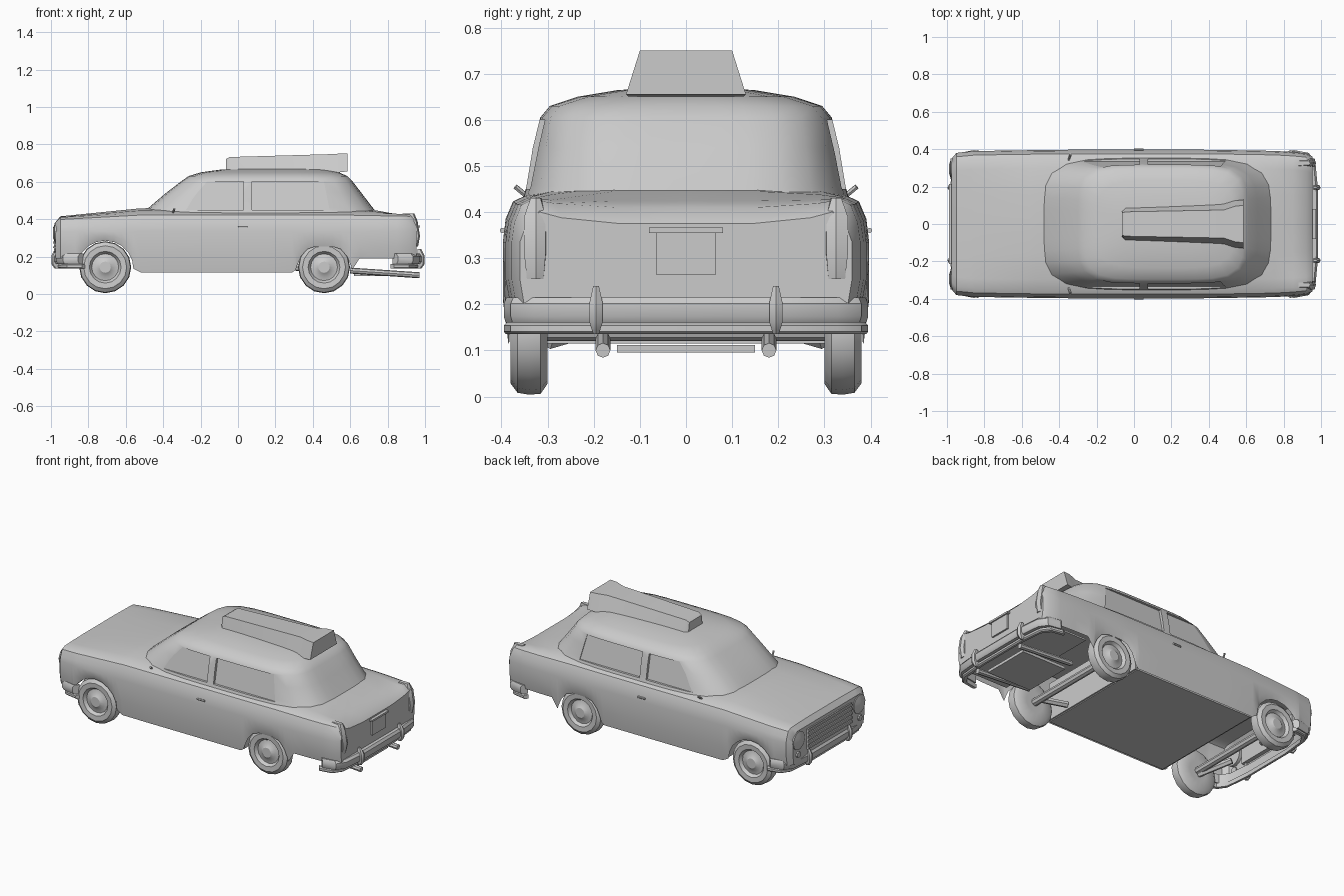
import bpy, bmesh, math
from mathutils import Vector

if "Cube" in bpy.data.objects:
    bpy.data.objects.remove(bpy.data.objects["Cube"])


def make(name, verts, faces):
    bm = bmesh.new()
    vs = [bm.verts.new(v) for v in verts]
    for f in faces:
        bm.faces.new([vs[i] for i in f])
    bmesh.ops.remove_doubles(bm, verts=bm.verts, dist=0.0005)
    bmesh.ops.recalc_face_normals(bm, faces=bm.faces)
    me = bpy.data.meshes.new(name)
    bm.to_mesh(me)
    bm.free()
    ob = bpy.data.objects.new(name, me)
    bpy.context.collection.objects.link(ob)
    return ob


def loft(name, rings, closed=True, caps=True):
    n = len(rings[0])
    verts = [p for r in rings for p in r]
    faces = []
    for k in range(len(rings) - 1):
        for i in range(n if closed else n - 1):
            j = (i + 1) % n
            faces.append((k * n + i, k * n + j, (k + 1) * n + j, (k + 1) * n + i))
    if caps:
        faces += [tuple(range(n)), tuple(range((len(rings) - 1) * n, len(rings) * n))]
    return make(name, verts, faces)


def box(name, x0, x1, y0, y1, z0, z1):
    return loft(name, [[(x, y0, z0), (x, y1, z0), (x, y1, z1), (x, y0, z1)] for x in (x0, x1)])


def lathe(name, centre, axis, prof, n=14):
    # prof: (radius, distance along axis)
    a = Vector(axis).normalized()
    u = a.orthogonal().normalized()
    v = a.cross(u)
    c = Vector(centre)
    return loft(name, [[c + a * d + (u * math.cos(t) + v * math.sin(t)) * r
                        for t in [2 * math.pi * i / n for i in range(n)]] for r, d in prof])


def rod(name, p, q, r, n=8):
    d = Vector(q) - Vector(p)
    return lathe(name, p, d, [(r, 0), (r, d.length)], n)


def lerp(x, table):
    for (a, p), (b, q) in zip(table, table[1:]):
        if x <= b:
            return p + (q - p) * max(0, (x - a) / (b - a))
    return table[-1][1]


# Lower body: open-bottomed shell whose lower edge follows the wheel arches
FX, RX = -0.71, 0.46
WIDTH = [(-0.975, 0.35), (-0.95, 0.38), (-0.85, 0.39), (-0.4, 0.397), (0.4, 0.397), (0.8, 0.39), (0.92, 0.378), (0.955, 0.36)]
FENDER = [(-0.975, 0.385), (-0.95, 0.41), (-0.5, 0.435), (0.5, 0.435), (0.93, 0.427), (0.955, 0.40)]
CROWN = [(-0.975, 0.385), (-0.95, 0.415), (-0.5, 0.46), (0.7, 0.455), (0.92, 0.41), (0.955, 0.375)]


def bottom(x):
    if abs(x - FX) <= 0.151:
        return 0.135 + 0.15 * math.sqrt(max(0, 1 - ((x - FX) / 0.151) ** 2))
    if abs(x - RX) <= 0.151:
        return 0.13 + 0.125 * max(0, 1 - ((x - RX) / 0.151) ** 4)
    return lerp(x, [(-0.975, 0.19), (-0.87, 0.19), (-0.861, 0.17), (-0.555, 0.135), (-0.52, 0.115),
                    (0.29, 0.115), (0.31, 0.13), (0.612, 0.17), (0.65, 0.19), (0.955, 0.19)])


stations = [-0.975, -0.95, -0.87, -0.52, -0.35, -0.1, 0.15, 0.29, 0.65, 0.75, 0.85, 0.92, 0.955]
for c in (FX, RX):
    stations += [c + 0.151 * math.cos(math.pi * i / 10) for i in range(11)]
rings = []
for x in sorted(stations):
    w, f, c, b = lerp(x, WIDTH), lerp(x, FENDER), lerp(x, CROWN), bottom(x)
    half = [(w * 0.97, b), (w, b + (0.35 - b) * 0.4), (w, 0.335), (w * 0.985, f - 0.05),
            (w * 0.945, f - 0.012), (w * 0.88, f), (w * 0.75, (f + c) / 2), (w * 0.4, c), (0, c)]
    rings.append([(x, y, z) for y, z in half] + [(x, -y, z) for y, z in half[-2::-1]])
loft("lower_body", rings, closed=False)

# Underside panels and bulkheads
box("floor_pan", -0.52, 0.29, -0.375, 0.375, 0.115, 0.13)
box("trunk_floor", 0.63, 0.93, -0.34, 0.34, 0.19, 0.2)
box("front_bulkhead", -0.53, -0.52, -0.37, 0.37, 0.12, 0.35)
box("rear_bulkhead", 0.29, 0.30, -0.37, 0.37, 0.12, 0.35)

# Cabin: stacked rounded outlines from beltline to roof
rings = []
for z, xf, xr, w, p in [(0.40, -0.53, 0.77, 0.362, 4.5), (0.455, -0.485, 0.725, 0.346, 4.5),
                        (0.54, -0.385, 0.66, 0.332, 4.5), (0.605, -0.30, 0.61, 0.316, 5),
                        (0.63, -0.265, 0.585, 0.295, 5), (0.65, -0.20, 0.54, 0.235, 4),
                        (0.664, -0.10, 0.48, 0.15, 3), (0.67, 0.0, 0.42, 0.07, 2.5)]:
    ring = []
    for i in range(40):
        t = 2 * math.pi * (i + 0.5) / 40
        c, s = math.cos(t), math.sin(t)
        k = (abs(c) ** p + abs(s) ** p) ** (-1 / p)
        ring.append(((xf + xr) / 2 + (xr - xf) / 2 * c * k, w * s * k, z))
    rings.append(ring)
cabin = loft("cabin", rings)

# Side windows recessed into the cabin
for s in (1, -1):
    for quad in ([(-0.36, 0.45), (0.03, 0.45), (0.03, 0.60), (-0.235, 0.60)],
                 [(0.075, 0.45), (0.49, 0.45), (0.46, 0.60), (0.075, 0.60)]):
        cut = loft("window_cutter", [[(x, s * (0.333 - (z - 0.45) * 0.2 + d), z) for x, z in quad]
                                     for d in (0, 0.1)])
        m = cabin.modifiers.new("window", 'BOOLEAN')
        m.operation, m.object, m.solver = 'DIFFERENCE', cut, 'EXACT'
        cut.hide_render = True
        cut.hide_set(True)

# Roof carrier: long tapered box flaring at the rear
loft("roof_carrier", [[(x, -b, zb), (x, b, zb), (x, t, zt), (x, -t, zt)] for x, b, t, zb, zt in
                      [(-0.065, 0.07, 0.06, 0.65, 0.72), (-0.045, 0.09, 0.065, 0.65, 0.732),
                       (0.48, 0.11, 0.075, 0.65, 0.747), (0.54, 0.125, 0.095, 0.65, 0.75),
                       (0.585, 0.13, 0.1, 0.655, 0.75)]])

# Wheels
for label, x in (("front", FX), ("rear", RX)):
    for s in (1, -1):
        lathe(label + "_wheel", (x, s * 0.30, 0.143), (0, s, 0),
              [(0.06, 0), (0.115, 0), (0.137, 0.015), (0.139, 0.04), (0.135, 0.065), (0.115, 0.08),
               (0.085, 0.078), (0.072, 0.06), (0.05, 0.064), (0.03, 0.078)], 16)
    rod(label + "_axle", (x, -0.31, 0.143), (x, 0.31, 0.143), 0.022)


# Bumpers: wrapped blades swept around each end
def bumper(name, d, tip, depth, z0, z1):
    path = [(tip - 0.13, 0.395), (tip - 0.05, 0.38), (tip - 0.015, 0.33), (tip, 0.17)]
    path += [(x, -y) for x, y in path[::-1]]
    rings = []
    for x, y in path:
        k = 1 - depth / 0.39
        zm = (z1 - z0) * 0.25
        rings.append([(d * (x - depth), y * k, z0), (d * (x - 0.008), y * 0.99, z0), (d * x, y, z0 + zm),
                      (d * x, y, z1 - zm), (d * (x - 0.01), y * 0.985, z1), (d * (x - depth), y * k, z1)])
    loft(name, rings)


for d, label in ((-1, "front"), (1, "rear")):
    bumper(label + "_bumper", d, 0.985, 0.03, 0.16, 0.215)
    bumper(label + "_valance", d, 0.965, 0.02, 0.135, 0.16)
    for y in (-0.195, 0.195):
        rings = [[(d * 0.96, y - w, z), (d * e, y - w, z), (d * (e + 0.008), y, z), (d * e, y + w, z), (d * 0.96, y + w, z)]
                 for z, w, e in [(0.135, 0.006, 0.972), (0.16, 0.014, 0.99), (0.205, 0.014, 0.99), (0.24, 0.006, 0.972)]]
        loft(label + "_overrider", rings)

# Lamps, fins, mirrors
for s in (1, -1):
    lathe("headlamp", (-0.955, s * 0.295, 0.325), (-1, 0, 0), [(0.058, 0), (0.056, 0.025), (0.044, 0.027), (0.02, 0.035)])
    lathe("front_indicator", (-0.965, s * 0.30, 0.24), (-1, 0, 0), [(0.022, 0), (0.018, 0.018)], 8)
    loft("tail_lamp", [[(0.88, s * (0.325 - w), z), (x, s * (0.325 - w * 0.8), z), (x + 0.008, s * 0.325, z),
                        (x, s * (0.325 + w), z), (0.88, s * (0.325 + w), z)]
                       for z, w, x in [(0.255, 0.02, 0.955), (0.31, 0.026, 0.965), (0.39, 0.026, 0.952), (0.43, 0.012, 0.935)]])
    rod("mirror_stalk", (-0.35, s * 0.34, 0.43), (-0.34, s * 0.37, 0.455), 0.006, 6)
    rod("door_handle", (0.0, s * 0.398, 0.36), (0.05, s * 0.398, 0.36), 0.006, 6)
    rod("exhaust_pipe", (0.60, s * 0.18, 0.125), (0.97, s * 0.18, 0.1), 0.016)
    rod("front_suspension_arm", (FX - 0.1, s * 0.13, 0.17), (FX, s * 0.3, 0.12), 0.018, 6)
    rod("rear_suspension_arm", (0.31, s * 0.2, 0.14), (RX, s * 0.25, 0.14), 0.018, 6)

# Grille with bars
box("grille_panel", -0.983, -0.95, -0.215, 0.215, 0.24, 0.365)
for i in range(5):
    z = 0.25 + i * 0.026
    box("grille_bar", -0.99, -0.98, -0.215, 0.215, z - 0.005, z + 0.005)

# Plate recess frame, trunk handle, rear crossbar
box("number_plate", 0.94, 0.965, -0.065, 0.065, 0.265, 0.355)
box("plate_lamp_hood", 0.94, 0.973, -0.08, 0.08, 0.355, 0.366)
box("exhaust_crossbar", 0.62, 0.92, -0.15, 0.15, 0.095, 0.112)

# Smooth shading with crisp creases
for ob in bpy.context.scene.objects:
    if ob.type == 'MESH' and not ob.hide_render:
        bpy.ops.object.select_all(action='DESELECT')
        ob.select_set(True)
        bpy.context.view_layer.objects.active = ob
        bpy.ops.object.shade_smooth_by_angle(angle=math.radians(35))
